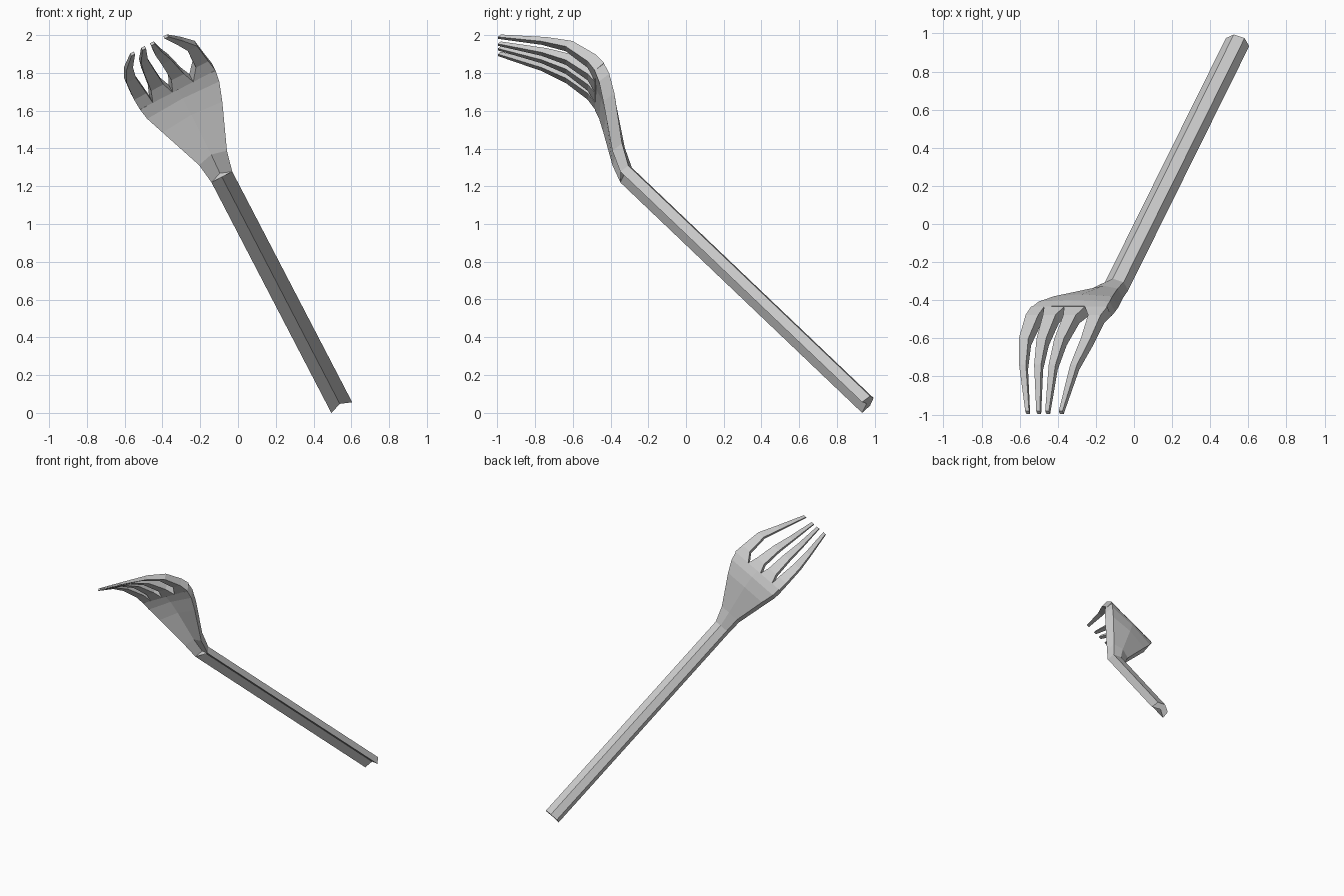
import bpy, bmesh
from mathutils import Vector

if "Cube" in bpy.data.objects:
    bpy.data.objects.remove(bpy.data.objects["Cube"])

# Fork frame: along the handle, across the width, out of the back
BASE = Vector((0.54, 0.955, 0.046))
ALONG = Vector((-0.338, -0.682, 0.650)).normalized()
ACROSS = Vector((0.89, 0.0, 0.46))
ACROSS = (ACROSS - ALONG * ACROSS.dot(ALONG)).normalized()
BACK = ALONG.cross(ACROSS)


def place(u, s, t):
    return BASE + ACROSS * u + ALONG * s + BACK * t


def loft(name, stations):
    """Skin (s, [(u, t), ...]) sections into one closed, flat-faced object."""
    bm = bmesh.new()
    rings = [[bm.verts.new(place(u, s, t)) for u, t in sec] for s, sec in stations]
    n = len(rings[0])
    for a, b in zip(rings, rings[1:]):
        for i in range(n):
            j = (i + 1) % n
            bm.faces.new((a[i], a[j], b[j], b[i]))
    bm.faces.new(rings[0][::-1])
    bm.faces.new(rings[-1])
    bmesh.ops.triangulate(bm, faces=[f for f in bm.faces if len(f.verts) > 4])
    bmesh.ops.recalc_face_normals(bm, faces=bm.faces[:])
    mesh = bpy.data.meshes.new(name)
    bm.to_mesh(mesh)
    bm.free()
    obj = bpy.data.objects.new(name, mesh)
    bpy.context.collection.objects.link(obj)
    return obj


def section(half, front, side, ridge, groove, taper=0.0, mid=0.0):
    """Six-sided section: ridged back, grooved front."""
    return [(mid - half, front), (mid, groove), (mid + half, front),
            (mid + half - taper, side), (mid, ridge), (mid - half + taper, side)]


# Handle: a channel with a ridged back
grip = section(0.062, -0.030, 0.028, 0.053, 0.003, 0.007)
loft("handle", [(0.0, grip), (1.88, grip)])

# Neck and palm, flaring and bending out toward the back
loft("palm", [
    (1.88, grip),
    (1.99, section(0.083, 0.015, 0.085, 0.105, 0.045, 0.006, 0.005)),
    (2.20, section(0.178, 0.145, 0.225, 0.240, 0.165, 0.006, 0.008)),
    (2.29, section(0.215, 0.198, 0.272, 0.284, 0.212, 0.006, 0.006)),
    (2.35, section(0.225, 0.222, 0.290, 0.296, 0.232, 0.006, 0.005)),
])

# Tines: root spans meet at the crotches, then curve forward and converge
roots = [(-0.220, -0.143), (-0.143, -0.025), (-0.025, 0.098), (0.098, 0.230)]
levels = [  # s, half width, front, back, tine centres
    (2.42, 0.037, 0.237, 0.296, (-0.187, -0.085, 0.036, 0.182)),
    (2.57, 0.028, 0.218, 0.266, (-0.190, -0.085, 0.020, 0.176)),
    (2.70, 0.020, 0.163, 0.200, (-0.170, -0.081, 0.005, 0.132)),
    (2.90, 0.011, 0.033, 0.054, (-0.118, -0.053, 0.000, 0.080)),
]


def box(lo, hi, front, back):
    return [(lo, front), (hi, front), (hi, back), (lo, back)]


for k, (lo, hi) in enumerate(roots):
    stations = [(2.35, box(lo, hi, 0.224, 0.291))]
    for s, h, front, back, centres in levels:
        c = centres[k]
        stations.append((s, box(c - h, c + h, front, back)))
    loft(f"tine_{k + 1}", stations)
